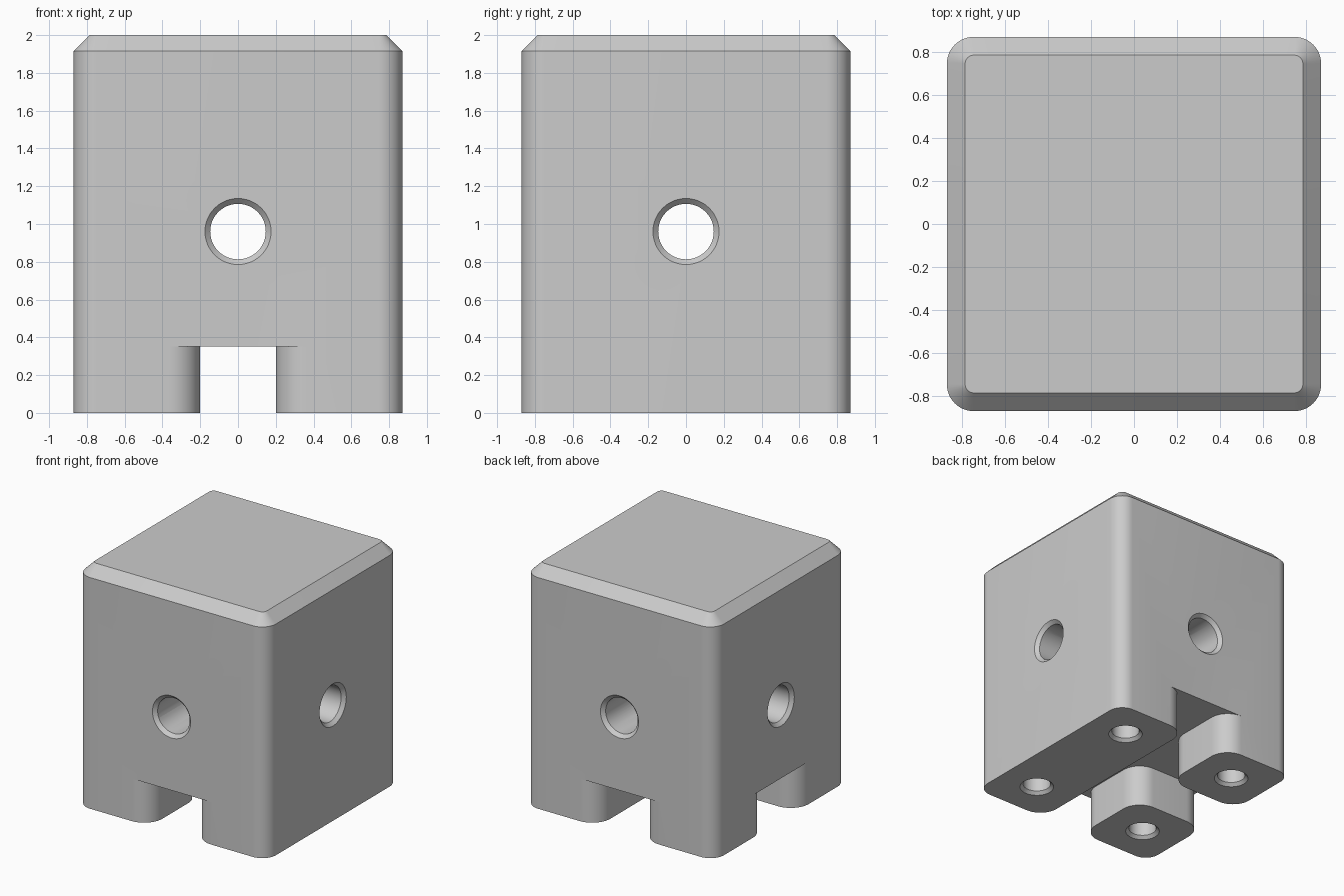
import bpy, bmesh
from math import pi, cos, sin
from mathutils import Matrix, Vector

if "Cube" in bpy.data.objects:
    bpy.data.objects.remove(bpy.data.objects["Cube"])

H = 0.87          # half width of the block
R = 0.125         # outer corner radius
CH = 0.085        # top chamfer
SLOT, SLOT_H, F = 0.2, 0.352, 0.165   # slot half width, height, corner radius


def arc(cx, cy, r, a0, a1, n=12):
    return [(cx + r * cos(a0 + (a1 - a0) * i / n), cy + r * sin(a0 + (a1 - a0) * i / n))
            for i in range(n + 1)]


def loft(name, sections, matrix=Matrix()):
    """Solid through matching loops given as (outline, z)."""
    bm = bmesh.new()
    rings = [[bm.verts.new(matrix @ Vector((x, y, z))) for x, y in pts] for pts, z in sections]
    n = len(rings[0])
    for a, b in zip(rings, rings[1:]):
        for i in range(n):
            j = (i + 1) % n
            bm.faces.new((a[i], a[j], b[j], b[i]))
    bm.faces.new(rings[0][::-1])
    bm.faces.new(rings[-1])
    bmesh.ops.recalc_face_normals(bm, faces=bm.faces)
    me = bpy.data.meshes.new(name)
    bm.to_mesh(me)
    bm.free()
    ob = bpy.data.objects.new(name, me)
    bpy.context.collection.objects.link(ob)
    return ob


def rounded_square(h, r):
    c = h - r
    pts = []
    for k, (sx, sy) in enumerate(((1, 1), (-1, 1), (-1, -1), (1, -1))):
        pts += arc(sx * c, sy * c, r, k * pi / 2, (k + 1) * pi / 2)
    return pts


def lathe(name, profile, matrix):
    return loft(name, [(arc(0, 0, r, 0, 2 * pi, 48)[:-1], z) for r, z in profile], matrix)


# Main block with rounded vertical edges and chamfered top
block = loft("block", [(rounded_square(H, R), 0), (rounded_square(H, R), 2 - CH),
                       (rounded_square(H - CH, R - CH), 2)])

# T-shaped slot under the block: full length along y, branch towards -x
s, e, c = SLOT + F, 1.0, H - F
half = [(s, e)]
right = [(s, -e)] + arc(s, -c, F, 1.5 * pi, pi) + arc(s, c, F, pi, pi / 2) + [(s, e)]
upper_left = ([(-s, e)] + arc(-s, c, F, pi / 2, 0)
              + arc(-s, s, F, 0, -pi / 2)
              + arc(-c, s, F, 1.5 * pi, pi) + [(-e, s)])
lower_left = [(x, -y) for x, y in reversed(upper_left)]
outline = right + upper_left + lower_left
cutters = [loft("slot_cutter", [(outline, -0.2), (outline, SLOT_H)])]

# Cross holes through both directions, chamfered at the mouths
r, k = 0.147, 0.028
cross = [(r + k + 0.1, -H - 0.1), (r, -H + k), (r, H - k), (r + k + 0.1, H + 0.1)]
for axis in "XY":
    m = Matrix.Translation((0, 0, 0.96)) @ Matrix.Rotation(pi / 2, 4, "Y" if axis == "X" else "X")
    cutters.append(lathe("cross_hole_cutter", cross, m))

# Blind mounting holes in the feet
r, k = 0.107, 0.025
blind = [(r + k + 0.1, -0.1), (r, k), (r, 0.45)]
for sx in (-1, 1):
    for sy in (-1, 1):
        cutters.append(lathe("foot_hole_cutter", blind,
                             Matrix.Translation((sx * 0.54, sy * 0.54, 0))))

# Cut everything and shade
bpy.context.view_layer.objects.active = block
block.select_set(True)
for cut in cutters:
    cut.hide_render = True
    mod = block.modifiers.new("cut", "BOOLEAN")
    mod.operation, mod.solver, mod.object = "DIFFERENCE", "EXACT", cut
    bpy.ops.object.modifier_apply(modifier=mod.name)
    bpy.data.objects.remove(cut)
bpy.ops.object.shade_smooth_by_angle(angle=pi / 6)
